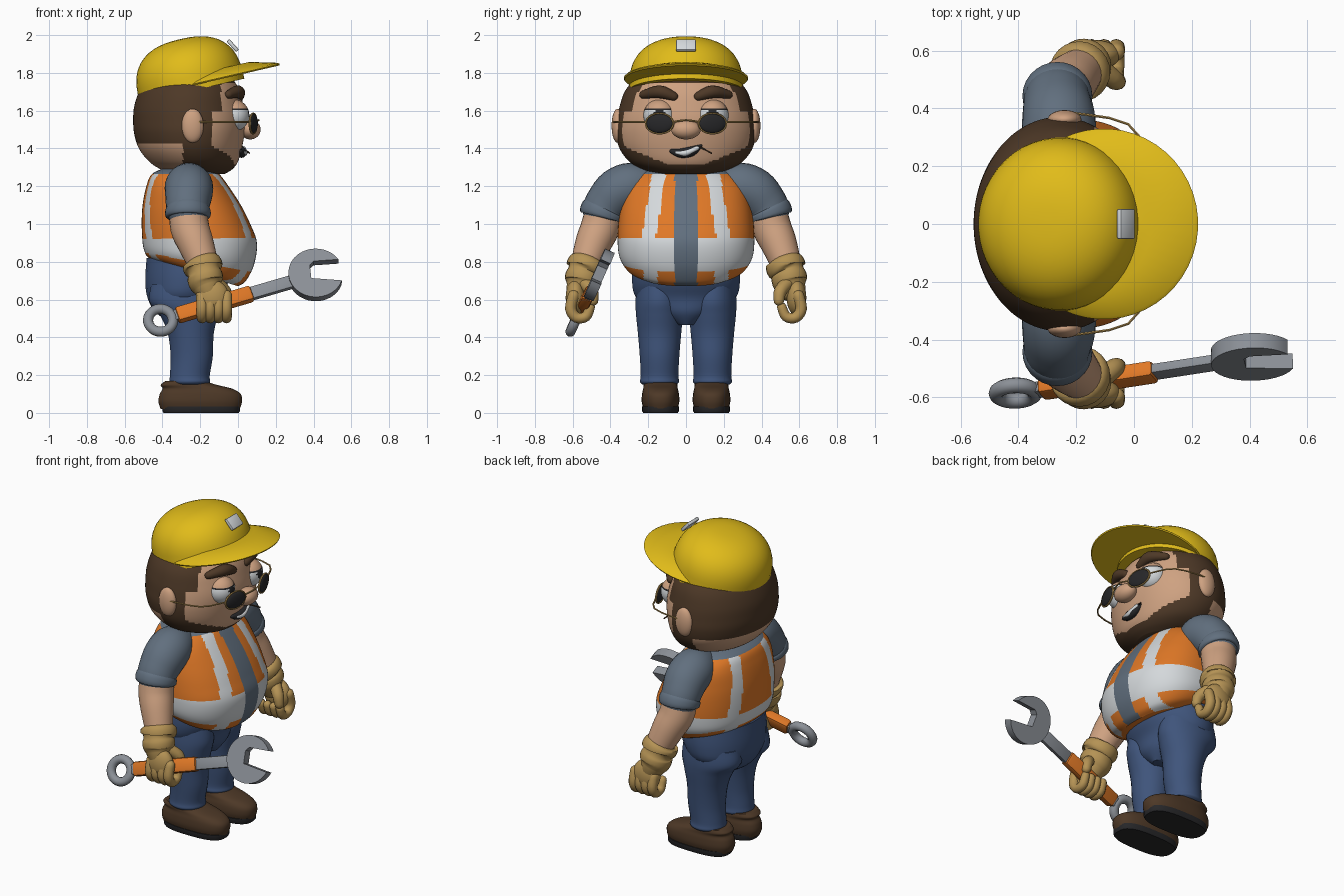
import bpy, bmesh, math
from mathutils import Vector, Matrix

if "Cube" in bpy.data.objects:
    bpy.data.objects.remove(bpy.data.objects["Cube"])

COLORS = {
    "skin": (0.62, 0.36, 0.22), "dark_brown": (0.075, 0.04, 0.02), "yellow": (0.75, 0.50, 0.01),
    "slate": (0.12, 0.16, 0.21), "orange": (0.75, 0.19, 0.02), "reflective": (0.66, 0.69, 0.71),
    "denim": (0.05, 0.09, 0.20), "tan": (0.46, 0.29, 0.09), "black": (0.02, 0.02, 0.022),
    "steel": (0.26, 0.28, 0.31)}
MATS = {}
for name, c in COLORS.items():
    MATS[name] = bpy.data.materials.new(name)
    MATS[name].diffuse_color = (*c, 1)


def finish(name, bm, mats, rule=None, matrix=None, angle=40):
    """Turn a bmesh into a named object; rule(face centre) gives a colour name."""
    mats = mats.split()
    bmesh.ops.recalc_face_normals(bm, faces=bm.faces)
    for f in bm.faces:
        f.smooth = True
        if rule:
            f.material_index = mats.index(rule(f.calc_center_median()))
    if matrix:
        bm.transform(matrix)
    me = bpy.data.meshes.new(name)
    bm.to_mesh(me)
    bm.free()
    me.set_sharp_from_angle(angle=math.radians(angle))
    for m in mats:
        me.materials.append(MATS[m])
    ob = bpy.data.objects.new(name, me)
    bpy.context.collection.objects.link(ob)
    return ob


def spline(keys, sub):
    """Catmull-Rom interpolation of equal-length tuples."""
    out = []
    for i in range(len(keys) - 1):
        a, b, c, d = keys[max(i - 1, 0)], keys[i], keys[i + 1], keys[min(i + 2, len(keys) - 1)]
        for k in range(sub):
            t = k / sub
            out.append(tuple(0.5 * (2 * q + (r - p) * t + (2 * p - 5 * q + 4 * r - s) * t * t
                             + (3 * q - p - 3 * r + s) * t ** 3) for p, q, r, s in zip(a, b, c, d)))
    return out + [tuple(keys[-1])]


def skin_rings(rings):
    bm = bmesh.new()
    rows = [[bm.verts.new(p) for p in r] for r in rings]
    n = len(rows[0])
    for a, b in zip(rows, rows[1:]):
        for i in range(n):
            bm.faces.new((a[i], a[(i + 1) % n], b[(i + 1) % n], b[i]))
    bm.faces.new(rows[0])
    bm.faces.new(rows[-1])
    return bm


def loft(name, keys, mats, n=32, sub=5, p=2.0, rule=None, matrix=None):
    """Stacked rings: (z, cx, cy, rx, ry, tilt)."""
    def sg(v):
        return math.copysign(abs(v) ** (2 / p), v)
    rings = []
    for z, cx, cy, rx, ry, k in spline(keys, sub):
        ring = []
        for i in range(n):
            a = 2 * math.pi * (i + 0.5) / n
            dx = rx * sg(math.cos(a))
            ring.append((cx + dx, cy + ry * sg(math.sin(a)), z + k * dx))
        rings.append(ring)
    return finish(name, skin_rings(rings), mats, rule, matrix)


def tube(name, keys, mat, n=16, sub=4, rounded=True):
    """Round tube through (x, y, z, radius) points."""
    pts = spline(keys, sub)
    P = [Vector(q[:3]) for q in pts]
    R = [q[3] for q in pts]
    T = [(P[min(i + 1, len(P) - 1)] - P[max(i - 1, 0)]).normalized() for i in range(len(P))]
    if rounded:
        th = [math.radians(d) for d in (85, 60, 30)]
        head = [(P[0] - T[0] * R[0] * math.sin(t), R[0] * math.cos(t), T[0]) for t in th]
        tail = [(P[-1] + T[-1] * R[-1] * math.sin(t), R[-1] * math.cos(t), T[-1]) for t in th[::-1]]
    else:
        head = tail = []
    rings = []
    for c, r, t in head + list(zip(P, R, T)) + tail:
        u = t.cross(Vector((1, 0, 0))).normalized()
        v = t.cross(u)
        rings.append([c + r * (math.cos(2 * math.pi * i / n) * u + math.sin(2 * math.pi * i / n) * v)
                      for i in range(n)])
    return finish(name, skin_rings(rings), mat)


def ball(name, c, r, mats, rule=None, rot=0, seg=32):
    bm = bmesh.new()
    bmesh.ops.create_uvsphere(bm, u_segments=seg, v_segments=seg // 2 + 4, radius=1)
    M = Matrix.Translation(c) @ Matrix.Rotation(rot, 4, 'Z') @ Matrix.Diagonal((*r, 1))
    return finish(name, bm, mats, rule, M)


def box(name, c, size, mat, matrix, bevel=0.006):
    bm = bmesh.new()
    bmesh.ops.create_cube(bm, size=1, matrix=Matrix.Translation(c) @ Matrix.Diagonal((*size, 1)))
    bmesh.ops.bevel(bm, geom=bm.edges[:], offset=bevel, segments=2, affect='EDGES', profile=0.5)
    return finish(name, bm, mat, None, matrix)


def ring(name, R, r, mat, matrix, n=36, m=10):
    bm = bmesh.new()
    v = [[bm.verts.new(((R + r * math.cos(b)) * math.cos(a), (R + r * math.cos(b)) * math.sin(a), r * math.sin(b)))
          for b in (2 * math.pi * j / m for j in range(m))] for a in (2 * math.pi * i / n for i in range(n))]
    for i in range(n):
        for j in range(m):
            w = v[(i + 1) % n]
            bm.faces.new((v[i][j], w[j], w[(j + 1) % m], v[i][(j + 1) % m]))
    return finish(name, bm, mat, None, matrix)


# Head with hair and beard
def head_rule(c):
    x, y, z = c
    hair = (z > 1.42 and x < -0.27) or (z > 1.38 and -0.28 < x < -0.14) or (z > 1.6 and x < -0.09) or z > 1.75
    beard = x > -0.29 and z < 1.315 + 0.42 * max(0, abs(y) - 0.1)
    return "dark_brown" if hair or beard else "skin"


head = [(1.265, -.34, -.07, .15), (1.29, -.41, -.03, .23), (1.33, -.47, 0, .30), (1.40, -.525, .02, .352),
        (1.48, -.55, .035, .37), (1.55, -.555, .04, .365), (1.62, -.55, .03, .352), (1.70, -.525, .01, .325),
        (1.77, -.485, -.03, .27), (1.83, -.42, -.10, .2)]
loft("head", [(z, (a + b) / 2, 0, (b - a) / 2, ry, 0) for z, a, b, ry in head], "skin dark_brown", 112, 6,
     rule=head_rule)
ball("nose", (.065, 0, 1.50), (.055, .078, .052), "skin")
tube("mouth", [(.012, -.075, 1.385, .012), (.018, -.03, 1.375, .024), (.018, .03, 1.385, .026), (.01, .078, 1.415, .01)], "black")
tube("teeth", [(.03, -.05, 1.378, .008), (.034, 0, 1.376, .016), (.03, .06, 1.402, .010)], "reflective")
tube("toothpick", [(.02, .07, 1.41, .004), (.06, .135, 1.375, .004)], "dark_brown", 6, 1)


def eye_rule(c):
    if c.z > .42:
        return "skin"
    return "black" if c.z > .28 or (c.x > 0 and math.hypot(c.y, c.z - .15) < .33) else "reflective"


for s, side in ((1, "left"), (-1, "right")):
    ball(side + "_ear", (-.24, s * .362, 1.52), (.058, .032, .09), "skin")
    ball(side + "_eye", (-.025, s * .14, 1.575), (.085, .085, .085), "skin black reflective", eye_rule, seg=48)
    tube(side + "_brow", [(.008, s * .065, 1.675, .024), (0, s * .14, 1.70, .034), (-.05, s * .225, 1.685, .022)], "dark_brown")
    # Round dark glasses
    yaw = s * .25
    ball(side + "_lens", (.082, s * .14, 1.532), (.016, .072, .05), "black", rot=yaw)
    M = Matrix.Translation((.08, s * .14, 1.532)) @ Matrix.Rotation(yaw, 4, 'Z') @ Matrix.Diagonal((1, 1, .72, 1))
    ring(side + "_lens_rim", .075, .006, "tan", M @ Matrix.Rotation(math.pi / 2, 4, 'Y'), m=6)
    tube(side + "_temple_bar", [(.06, s * .21, 1.54, .005), (-.02, s * .345, 1.54, .005), (-.22, s * .385, 1.54, .005)], "tan", 6, 3)
tube("glasses_bridge", [(.09, -.07, 1.54, .005), (.11, 0, 1.55, .005), (.09, .07, 1.54, .005)], "tan", 6)

# Hard hat, tilted up at the front
H = Matrix.Translation((-.25, 0, 1.735)) @ Matrix.Rotation(-math.radians(13), 4, 'Y')
dome = [(-.03, 0, 0, .285, .302, 0)]
for i in range(15):
    t = math.radians(89 * i / 14)
    r = math.cos(t) ** .8
    dome.append((.25 * math.sin(t) ** .8, 0, 0, .285 * r, .30 * r, 0))
loft("hat_dome", dome, "yellow", 48, 1, matrix=H)
loft("hat_brim", [(-.004, .15, 0, .33, .325, 0), (.003, .15, 0, .335, .33, 0), (.012, .15, 0, .325, .32, 0),
                  (.05, .09, 0, .24, .24, 0)], "yellow", 48, 1, matrix=H)
box("hat_badge", (0, 0, 0), (.075, .105, .02), "reflective",
    Matrix.Translation((-.028, 0, 1.945)) @ Matrix.Rotation(math.radians(48), 4, 'Y'))


# Vest body with reflective stripes
def vest_rule(c):
    x, y, z = c
    ay = abs(y)
    if (x > -.2 and ay < .06) or z > 1.262:
        return "slate"
    if .76 - .18 * x < z < .92:
        return "reflective"
    inner = .105 + .16 * max(0, 1.27 - z) if z > .92 else .15
    return "reflective" if inner < ay < inner + .075 else "orange"


vest = [(.74, -.46, .0, .25, -.30), (.765, -.485, .04, .31, -.26), (.82, -.495, .085, .35, -.12), (.90, -.505, .10, .362, 0),
        (1.0, -.51, .065, .358, 0), (1.1, -.505, .015, .345, 0), (1.2, -.485, -.05, .32, 0), (1.265, -.455, -.1, .26, 0),
        (1.30, -.38, -.15, .17, 0)]
loft("vest", [(z, (a + b) / 2, 0, (b - a) / 2, ry, k) for z, a, b, ry, k in vest],
     "slate reflective orange", 160, 8, p=2.3, rule=vest_rule)

# Jeans
loft("jeans_seat", [(.465, -.24, 0, .09, .05, 0), (.53, -.27, 0, .165, .17, 0), (.61, -.285, 0, .195, .265, 0),
                    (.70, -.27, 0, .222, .287, 0), (.82, -.26, 0, .225, .28, 0)], "denim")
for s, side in ((1, "left"), (-1, "right")):
    y = s * .14
    loft(side + "_jeans_leg", [(.15, -.255, y, .095, .09, 0), (.165, -.255, y, .108, .104, 0), (.2, -.255, y, .106, .1, 0),
                               (.3, -.245, y, .112, .105, 0), (.42, -.25, y, .122, .115, 0), (.52, -.26, y, .155, .125, 0),
                               (.59, -.28, y, .19, .128, 0), (.68, -.28, y, .18, .12, 0)], "denim")
    # Boots
    y = s * .135
    loft(side + "_boot", [(.02, -.2, y, .21, .09, 0), (.06, -.2, y, .222, .1, 0), (.1, -.2, y, .215, .098, 0),
                          (.128, -.215, y, .185, .092, 0), (.148, -.26, y, .15, .09, 0), (.168, -.28, y, .105, .085, 0)],
         "dark_brown", p=2.5)
    loft(side + "_boot_sole", [(0, -.195, y, .2, .092, 0), (.01, -.195, y, .206, .098, 0), (.035, -.195, y, .206, .098, 0)],
         "black", p=2.8, sub=1)
    # Sleeves and forearms
    tube(side + "_sleeve", [(-.26, s * .17, 1.2, .09), (-.26, s * .28, 1.2, .125), (-.26, s * .36, 1.17, .127),
                            (-.265, s * .415, 1.11, .118), (-.265, s * .435, 1.075, .114)], "slate", 28)
    tube(side + "_sleeve_cuff", [(-.265, s * .43, 1.085, .112), (-.265, s * .437, 1.07, .12), (-.265, s * .447, 1.045, .12),
                                 (-.265, s * .45, 1.035, .11)], "slate", 28, rounded=False)
    tube(side + "_forearm", [(-.265, s * .43, 1.08, .1), (-.255, s * .455, .98, .103), (-.225, s * .49, .9, .096),
                             (-.185, s * .53, .79, .08), (-.175, s * .545, .74, .07)], "skin", 28)
    # Gloves
    tube(side + "_glove_cuff", [(-.195, s * .52, .81, .08), (-.19, s * .525, .795, .102), (-.185, s * .53, .765, .104),
                                (-.18, s * .54, .745, .086), (-.175, s * .545, .725, .094), (-.17, s * .55, .69, .092),
                                (-.16, s * .56, .66, .075)], "tan", 24)
    ball(side + "_palm", (-.135, s * .585, .61), (.088, .052, .095), "tan")
    for i in range(4):
        x = -.19 + .043 * i
        tube(side + "_finger_%d" % (i + 1), [(x, s * .595, .62, .03), (x, s * .61, .55, .03), (x, s * .58, .505, .028),
                                             (x, s * .53, .51, .027), (x, s * .507, .56, .025)], "tan", 12)
    tube(side + "_thumb", [(-.12, s * .54, .69, .036), (-.07, s * .5, .645, .034), (-.055, s * .492, .595, .028)], "tan", 12)

# Wrench: local x along the handle, local y across it
u = Vector((.82, .125, .24)).normalized()
up = Vector((0, .4, .9))
v = (up - u * up.dot(u)).normalized()
w = u.cross(v)
W = Matrix((u, v, w)).transposed().to_4x4()
W.translation = (-.41, -.585, .49)
ring("wrench_ring", .066, .027, "steel", W)
box("wrench_grip", (.3, 0, 0), (.42, .085, .06), "orange", W, .015)
box("wrench_neck", (.1, 0, 0), (.06, .06, .04), "steel", W)
box("wrench_shank", (.62, 0, 0), (.27, .07, .035), "steel", W)
# Open jaw, slot cut into the outline
bm = bmesh.new()
arc = [math.radians(32 + (340 - 32) * i / 32) for i in range(33)]
outline = [(.145 * math.cos(a), .14 * math.sin(a)) for a in arc] + [(-.025, -.03), (-.03, .045), (-.01, .068)]
lo, hi = ([bm.verts.new((a, b, h)) for a, b in outline] for h in (-.028, .028))
bm.faces.new(lo)
bm.faces.new(hi)
for i in range(len(lo)):
    j = (i + 1) % len(lo)
    bm.faces.new((lo[i], lo[j], hi[j], hi[i]))
finish("wrench_jaw", bm, "steel", None,
       W @ Matrix.Translation((.865, 0, 0)) @ Matrix.Rotation(math.radians(-16), 4, 'Z'), 30)

for m in bpy.data.materials:
    if m.users and not m.is_grease_pencil:
        m.use_nodes = True
        m.node_tree.nodes["Principled BSDF"].inputs["Base Color"].default_value = m.diffuse_color
